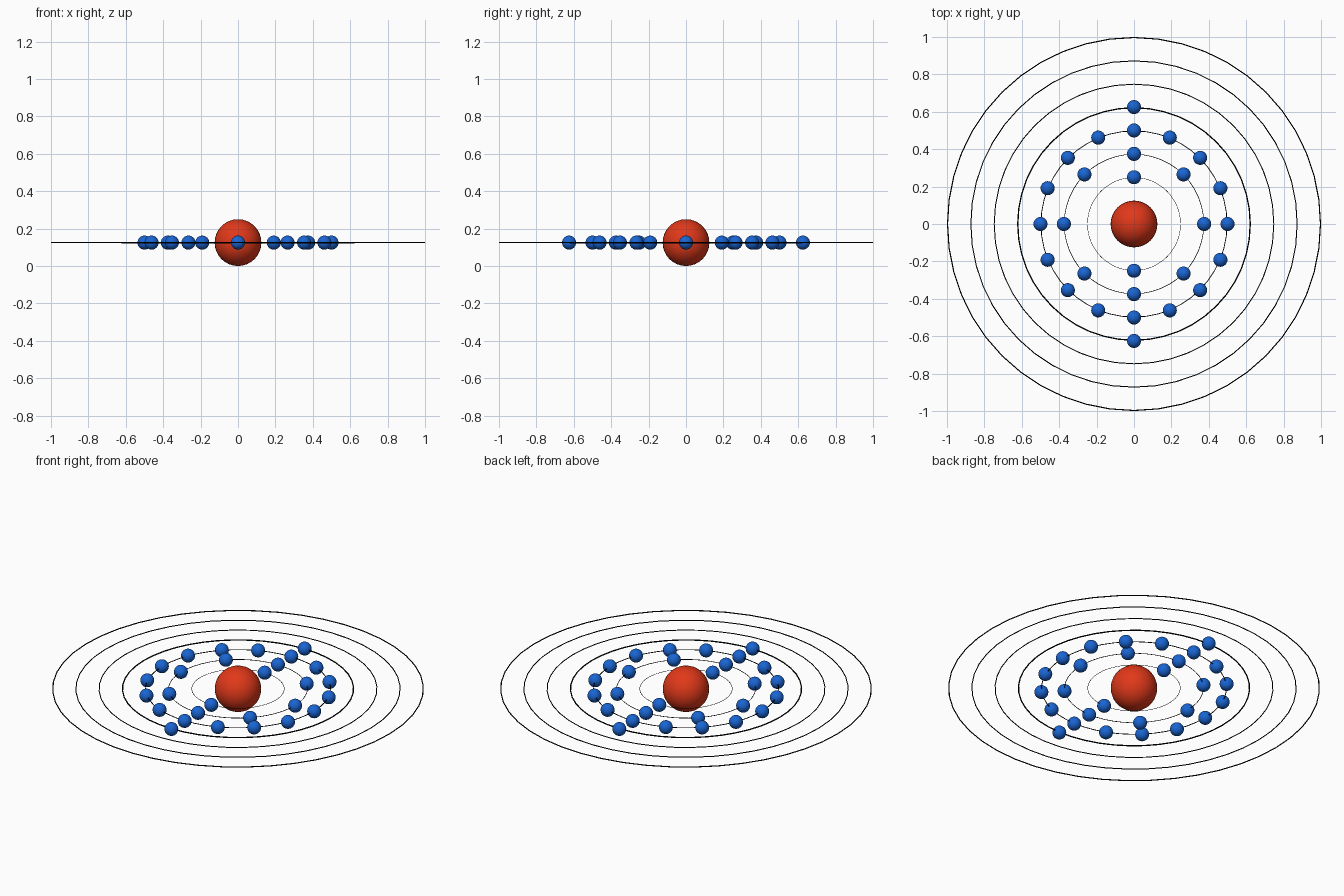
import bpy
from math import pi, sin, cos

if "Cube" in bpy.data.objects:
    bpy.data.objects.remove(bpy.data.objects["Cube"])

Z = 0.125       # height of the orbital plane
STEP = 0.125    # spacing between shells


def material(name, rgb):
    m = bpy.data.materials.new(name)
    m.diffuse_color = (*rgb, 1)
    m.use_nodes = True
    m.node_tree.nodes["Principled BSDF"].inputs["Base Color"].default_value = m.diffuse_color
    return m


red = material("red", (0.75, 0.04, 0.01))
blue = material("blue", (0.01, 0.13, 0.65))
black = material("black", (0, 0, 0))


def finish(name, mat):
    ob = bpy.context.object
    ob.name = name
    ob.data.materials.append(mat)
    bpy.ops.object.shade_smooth()
    return ob


def ball(name, radius, x, y, mat):
    bpy.ops.mesh.primitive_uv_sphere_add(segments=32, ring_count=16,
                                         radius=radius, location=(x, y, Z))
    return finish(name, mat)


# Central nucleus
ball("nucleus", 0.125, 0, 0, red)

# Seven thin orbit rings, finer toward the middle
tubes = [0.0012, 0.0017, 0.0022, 0.0035, 0.0026, 0.0027, 0.003]
for i, tube in enumerate(tubes):
    bpy.ops.mesh.primitive_torus_add(
        location=(0, 0, Z), major_segments=48, minor_segments=12,
        major_radius=STEP * (i + 2) - tube, minor_radius=tube)
    finish(f"orbit_ring_{i + 1}", black)

# Electrons evenly spaced on the four inner rings
for shell, count in enumerate((2, 8, 16, 2)):
    r = STEP * (shell + 2)
    for k in range(count):
        a = pi / 2 + 2 * pi * k / count
        ball(f"electron_{shell + 1}_{k + 1}", 0.0375, r * cos(a), r * sin(a), blue)
